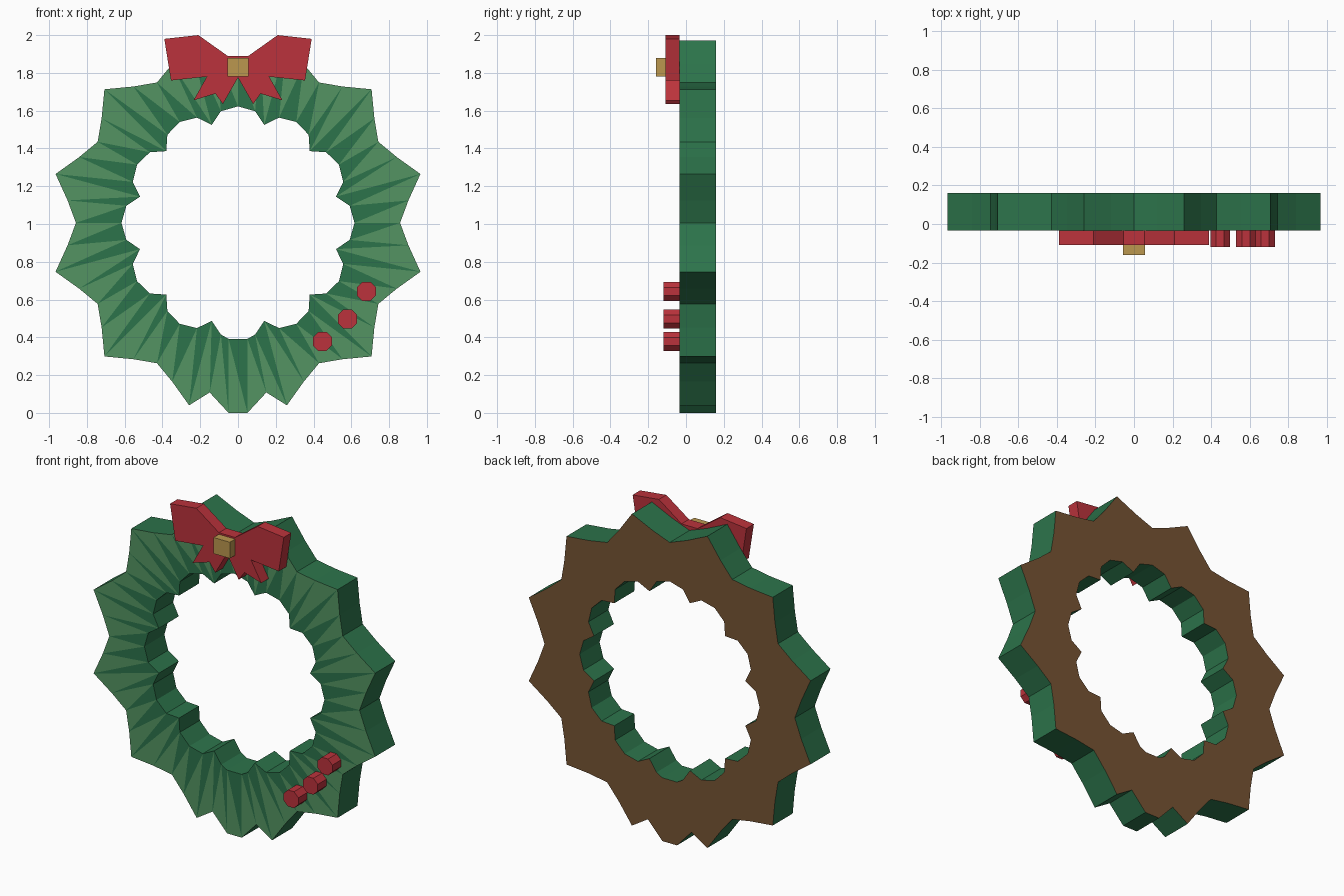
import bpy, bmesh
from math import sin, cos, radians

if "Cube" in bpy.data.objects:
    bpy.data.objects.remove(bpy.data.objects["Cube"])


def material(name, rgb):
    m = bpy.data.materials.new(name)
    m.diffuse_color = tuple((c / 255) ** 2.2 for c in rgb) + (1,)
    m.use_nodes = True
    m.node_tree.nodes["Principled BSDF"].inputs["Base Color"].default_value = m.diffuse_color
    return m


dark = material("dark_green", (48, 115, 76))
light = material("light_green", (84, 146, 98))
brown = material("brown", (118, 85, 55))
red = material("red", (186, 54, 62))
gold = material("gold", (186, 150, 80))


def finish(name, bm, mats):
    bmesh.ops.recalc_face_normals(bm, faces=bm.faces)
    me = bpy.data.meshes.new(name)
    bm.to_mesh(me)
    bm.free()
    for m in mats:
        me.materials.append(m)
    ob = bpy.data.objects.new(name, me)
    bpy.context.collection.objects.link(ob)
    return ob


def prism(name, outline, y0, y1, mat):
    """Extrude an x-z outline from y0 to y1."""
    bm = bmesh.new()
    a = [bm.verts.new((x, y0, z)) for x, z in outline]
    b = [bm.verts.new((x, y1, z)) for x, z in outline]
    bm.faces.new(a)
    bm.faces.new(b[::-1])
    n = len(a)
    for i in range(n):
        j = (i + 1) % n
        bm.faces.new((a[i], b[i], b[j], a[j]))
    return finish(name, bm, [mat])


# Wreath: 12 pointed ring, four steps per point, starting on a tip at 15 degrees
ZC, FRONT, BACK = 1.006, -0.035, 0.16
OUTER = [(0, 1.0), (7.5, 0.91), (15, 0.858), (22.5, 0.91)]
INNER = [(0, 0.537), (6.3, 0.598), (15, 0.617), (23.7, 0.598)]


def ring(steps):
    pts = []
    for k in range(12):
        for d, r in steps:
            a = radians(15 + 30 * k + d)
            pts.append((r * cos(a), ZC + r * sin(a)))
    return pts


outer, inner = ring(OUTER), ring(INNER)
# Small flat foot in the bottom valley
outer[33], outer[35] = (-0.15, 0.108), (0.15, 0.108)
outer[34:35] = [(-0.05, 0.0), (0.05, 0.0)]
inner[34:35] = [(-0.05, 0.392), (0.05, 0.392)]

bm = bmesh.new()
of, inf, ob_, ib = [[bm.verts.new((x, y, z)) for x, z in pts]
                    for pts, y in ((outer, FRONT), (inner, FRONT), (outer, BACK), (inner, BACK))]
n = len(of)
for i in range(n):
    j = (i + 1) % n
    # Front needles: each segment splits into a light and a dark blade
    bm.faces.new((of[i], of[j], inf[i])).material_index = 1
    bm.faces.new((of[j], inf[j], inf[i])).material_index = 0
    # Outer and inner rims, brown back
    bm.faces.new((of[i], ob_[i], ob_[j], of[j]))
    bm.faces.new((inf[i], inf[j], ib[j], ib[i]))
    bm.faces.new((ob_[i], ib[i], ib[j], ob_[j])).material_index = 2
finish("wreath", bm, [dark, light, brown])

# Bow: right half mirrored
half = [(0.055, 1.89), (0.21, 2.0), (0.39, 1.98), (0.355, 1.76), (0.165, 1.78),
        (0.235, 1.655), (0.12, 1.69), (0.08, 1.635)]
prism("bow", half + [(0, 1.775)] + [(-x, z) for x, z in half[::-1]], -0.108, FRONT, red)

# Knot
prism("bow_knot", [(-0.056, 1.78), (0.056, 1.78), (0.056, 1.88), (-0.056, 1.88)],
      -0.16, -0.1, gold)

# Berries: octagonal studs
for x, z in ((0.68, 0.643), (0.58, 0.497), (0.447, 0.378)):
    octagon = [(x + 0.055 * cos(radians(22.5 + 45 * k)), z + 0.055 * sin(radians(22.5 + 45 * k)))
               for k in range(8)]
    prism("berry", octagon, -0.12, FRONT, red)
